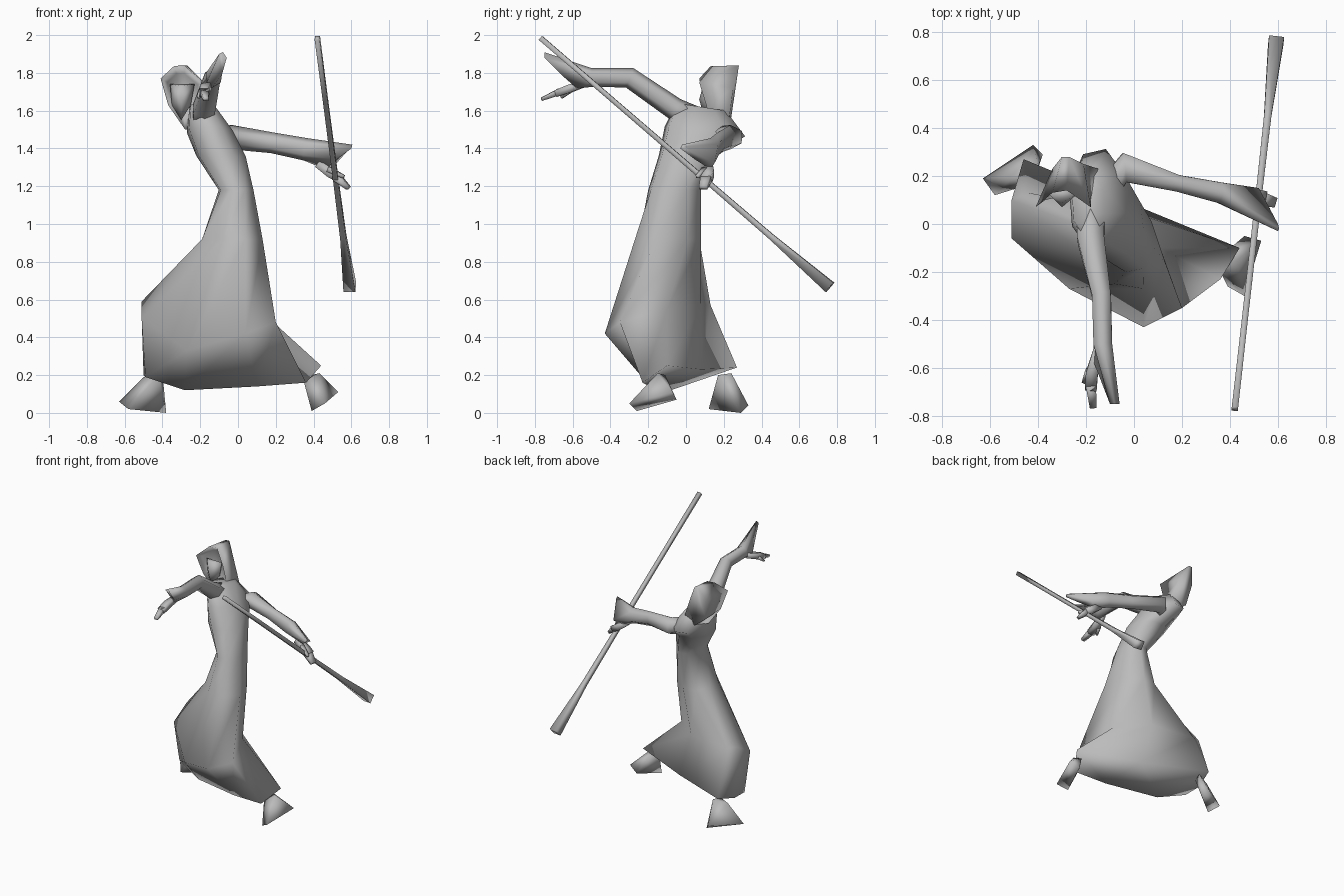
import bpy, bmesh, math
from mathutils import Vector

default_cube = bpy.data.objects.get("Cube")
if default_cube:
    bpy.data.objects.remove(default_cube, do_unlink=True)

grey = bpy.data.materials.new("plain grey")
grey.use_nodes = True
tone = (0.5, 0.5, 0.5, 1)
grey.diffuse_color = tone
grey.node_tree.nodes["Principled BSDF"].inputs["Base Color"].default_value = tone


def finish(name, bm):
    """Turn a bmesh into a smooth shaded object."""
    bmesh.ops.recalc_face_normals(bm, faces=bm.faces)
    mesh = bpy.data.meshes.new(name)
    bm.to_mesh(mesh)
    bm.free()
    mesh.materials.append(grey)
    mesh.shade_smooth()
    part = bpy.data.objects.new(name, mesh)
    bpy.context.collection.objects.link(part)
    return part


def loft(name, rings):
    """Skin a row of equally sized point rings and cap both ends."""
    bm = bmesh.new()
    rows = [[bm.verts.new(point) for point in ring] for ring in rings]
    for lower, upper in zip(rows, rows[1:]):
        for i in range(len(lower)):
            j = (i + 1) % len(lower)
            bm.faces.new((lower[i], lower[j], upper[j], upper[i]))
    for end in (rows[0], rows[-1]):
        bm.faces.new(end)
    bmesh.ops.triangulate(bm, faces=[f for f in bm.faces if len(f.verts) > 4])
    return finish(name, bm)


def tube(name, path, sides=6, tail=()):
    """Loft along stations of (x, y, z, half width, half height).

    A tail ring, if given, adds a shaped opening after the last station.
    """
    centres = [Vector(station[:3]) for station in path]
    rings = []
    for k, (centre, station) in enumerate(zip(centres, path)):
        ahead = centres[min(k + 1, len(path) - 1)]
        behind = centres[max(k - 1, 0)]
        along = (ahead - behind).normalized()
        across = along.cross(Vector((0, 0, 1))).normalized()
        upward = across.cross(along)
        width, height = station[3:]
        turns = [math.tau * (i + 0.5) / sides for i in range(sides)]
        rings.append([centre + across * width * math.cos(t)
                      + upward * height * math.sin(t) for t in turns])
    if tail:
        rings.append(tail)
    return loft(name, rings)


def hull(name, points):
    """Wrap a faceted shell around a few points."""
    bm = bmesh.new()
    for point in points:
        bm.verts.new(point)
    result = bmesh.ops.convex_hull(bm, input=bm.verts)
    spare = [v for v in result["geom_interior"] if isinstance(v, bmesh.types.BMVert)]
    bmesh.ops.delete(bm, geom=spare, context="VERTS")
    return finish(name, bm)


def oval(x, y, z, width, depth, slope=0.0):
    """Eight sided horizontal ring, lined up with the skirt corners."""
    ring = []
    for i in range(8):
        turn = math.radians(120 + 45 * i)
        dy = depth * math.sin(turn)
        ring.append((x + width * math.cos(turn), y + dy, z + slope * dy))
    return ring


# Robe: striding skirt corners, then waist, chest and shoulders
hem = [(-.46, .27, .24), (-.5, .12, .2), (-.49, -.02, .19), (-.28, -.08, .12),
       (.1, -.19, .14), (.36, -.23, .16), (.44, -.1, .25), (0, .08, .23)]
knees = [(-.44, .13, .57), (-.51, .1, .59), (-.51, -.06, .5), (-.27, -.27, .33),
         (.04, -.43, .42), (.2, -.35, .48), (.11, -.1, .55), (-.1, .08, .57)]
hips = [(-.13, .07, .92), (-.19, -.02, .92), (-.19, -.13, .92), (-.08, -.25, .92),
        (.04, -.27, .92), (.13, -.16, .92), (.07, .01, .92), (-.03, .08, .92)]
loft("robe", [
    hem, knees, hips,
    oval(-.01, -.06, 1.18, .095, .145),
    oval(-.09, .01, 1.36, .135, .16),
    oval(-.15, .1, 1.49, .125, .22, -.12),
    oval(-.19, .08, 1.62, .07, .135, -.15),
])

# Hood with a recessed opening, draped from a high point onto the shoulders
rim = [(-.41, .07, 1.77), (-.34, .13, 1.835), (-.28, .14, 1.835), (-.18, .07, 1.75),
       (-.18, .11, 1.62), (-.28, .12, 1.5), (-.37, .1, 1.63)]
back = [(-.34, .23, 1.73), (-.3, .28, 1.84), (-.27, .28, 1.84), (-.21, .25, 1.72),
        (-.15, .23, 1.57), (-.22, .23, 1.5), (-.31, .2, 1.57)]
middle = sum((Vector(p) for p in rim), Vector()) / len(rim)
inner = [Vector(p).lerp(middle, .3) + Vector((0, .05, 0)) for p in rim]
loft("hood", [back, rim, inner])

# Face set inside the hood
hull("face", [(-.36, .13, 1.74), (-.23, .13, 1.74), (-.3, .09, 1.73), (-.3, .07, 1.66),
              (-.35, .13, 1.63), (-.25, .13, 1.63), (-.3, .1, 1.55), (-.29, .2, 1.6)])

# Sleeves, each opening on a slant from the wrist to a long upper point
tube("raised_sleeve", [
    (-.18, .08, 1.53, .07, .08), (-.18, -.06, 1.61, .065, .06),
    (-.135, -.3, 1.775, .045, .055), (-.13, -.5, 1.775, .045, .05)],
    tail=[(-.1, -.75, 1.9), (-.08, -.75, 1.91), (-.06, -.75, 1.88),
          (-.085, -.66, 1.79), (-.14, -.58, 1.72), (-.17, -.57, 1.74)])
tube("lowered_sleeve", [
    (-.11, .14, 1.45, .06, .06), (-.04, .235, 1.46, .07, .065),
    (.18, .17, 1.43, .04, .055), (.36, .13, 1.395, .05, .06)],
    tail=[(.6, -.03, 1.4), (.605, -.02, 1.42), (.6, 0, 1.41),
          (.52, .15, 1.32), (.46, .13, 1.29), (.52, .05, 1.34)])

# Hands, each a palm with a finger group and a thumb
tube("raised_palm", [(-.15, -.52, 1.75, .025, .025), (-.175, -.62, 1.715, .035, .03),
                     (-.18, -.69, 1.69, .035, .025)], 4)
tube("raised_fingers", [(-.18, -.67, 1.7, .03, .025), (-.17, -.765, 1.66, .02, .012)], 4)
tube("raised_thumb", [(-.19, -.61, 1.71, .018, .018), (-.21, -.66, 1.67, .01, .01)], 4)
tube("gripping_palm", [(.42, .12, 1.32, .025, .03), (.49, .12, 1.27, .04, .035),
                       (.54, .11, 1.24, .04, .03)], 4)
tube("gripping_fingers", [(.52, .11, 1.25, .04, .03), (.585, .09, 1.19, .03, .015)], 4)
tube("gripping_thumb", [(.48, .1, 1.29, .02, .02), (.56, .06, 1.25, .012, .012)], 4)

# Wedge shaped feet
hull("rear_foot", [(-.5, .2, .19), (-.4, .24, .21), (-.42, .17, .2), (-.63, .19, .06),
                   (-.58, .12, .02), (-.42, .33, .04), (-.38, .29, 0)])
hull("front_foot", [(.35, -.18, .16), (.43, -.15, .21), (.39, -.11, .2), (.46, -.3, .05),
                    (.39, -.26, .01), (.53, -.07, .11), (.46, -.05, .07)])

# Staff, slim along its length and flared at the lower end
top, foot = Vector((.42, -.77, 1.985)), Vector((.592, .762, .665))
stations = ((0, .019), (.25, .018), (.6, .019), (.8, .022), (1, .045))
tube("staff", [(*top.lerp(foot, t), r, r) for t, r in stations], 4)
